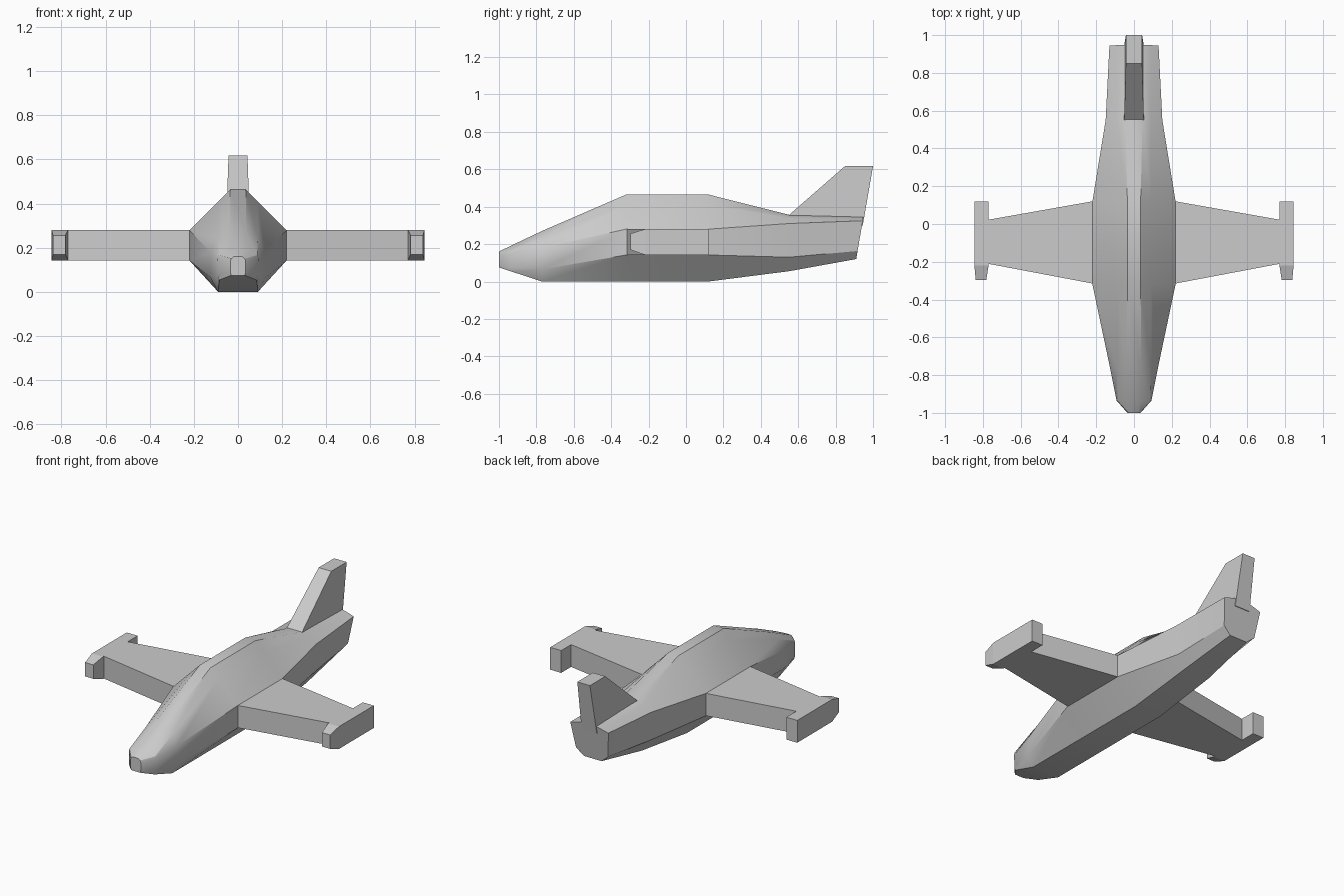
import bpy, bmesh

if "Cube" in bpy.data.objects:
    bpy.data.objects.remove(bpy.data.objects["Cube"])


def build(name, rings, smooth=None):
    """Skin a list of equal-length point loops and cap both ends."""
    bm = bmesh.new()
    loops = [[bm.verts.new(p) for p in ring] for ring in rings]
    n = len(loops[0])
    for a, b in zip(loops, loops[1:]):
        for i in range(n):
            j = (i + 1) % n
            bm.faces.new((a[i], a[j], b[j], b[i]))
    bm.faces.new(loops[0])
    bm.faces.new(loops[-1])
    bmesh.ops.recalc_face_normals(bm, faces=bm.faces)
    mesh = bpy.data.meshes.new(name)
    bm.to_mesh(mesh)
    bm.free()
    ob = bpy.data.objects.new(name, mesh)
    bpy.context.collection.objects.link(ob)
    if smooth:
        bpy.ops.object.select_all(action='DESELECT')
        ob.select_set(True)
        bpy.context.view_layer.objects.active = ob
        bpy.ops.object.shade_smooth_by_angle(angle=smooth)
    return ob


def rect_yz(x, y0, y1, z0, z1):
    return [(x, y0, z0), (x, y1, z0), (x, y1, z1), (x, y0, z1)]


def rect_xz(y, x0, x1, z0, z1):
    return [(x0, y, z0), (x1, y, z0), (x1, y, z1), (x0, y, z1)]


# Fuselage: half sections (x, z) from keel to spine at each station y
mid = [(.09, 0), (.22, .142), (.22, .28), (.09, .41), (.035, .465)]
stations = [
    (-1.0, [(.03, .075), (.035, .09), (.035, .14), (.03, .15), (.02, .16)]),
    (-.935, [(.085, .054), (.09, .07), (.092, .15), (.088, .167), (.04, .192)]),
    (-.77, [(.09, 0), (.125, .065), (.125, .18), (.09, .24), (.038, .27)]),
    (-.32, mid),
    (.12, mid),
    (.55, [(.085, .055), (.135, .13), (.15, .31), (.09, .338), (.045, .357)]),
    (None, [(.06, .12), (.11, .163), (.13, .325), (.09, .336), (.045, .347)]),
]
rings = []
for y, half in stations:
    loop = half + [(-x, z) for x, z in reversed(half)]
    # the tail face leans back
    rings.append([(x, .91 + (z - .12) * .17 if y is None else y, z) for x, z in loop])
build("fuselage", rings, 0.52)

# Tail fin
profile = [(.55, .355), (.85, .617), (1.0, .617), (.945, .30), (.60, .30)]
build("tail_fin", [[(s * (.052 if z < .5 else .043), y, z) for y, z in profile]
                   for s in (-1, 1)])

# Wings and wing-tip pods
for s, side in ((1, "right"), (-1, "left")):
    build(side + "_wing", [rect_yz(s * .12, -.33, .14, .142, .28),
                           rect_yz(s * .22, -.315, .12, .142, .28),
                           rect_yz(s * .775, -.21, .022, .142, .28)])
    build(side + "_wing_pod", [rect_xz(-.297, s * .782, s * .838, .17, .256),
                               rect_xz(-.22, s * .77, s * .845, .142, .28),
                               rect_xz(.12, s * .77, s * .845, .142, .28)])
